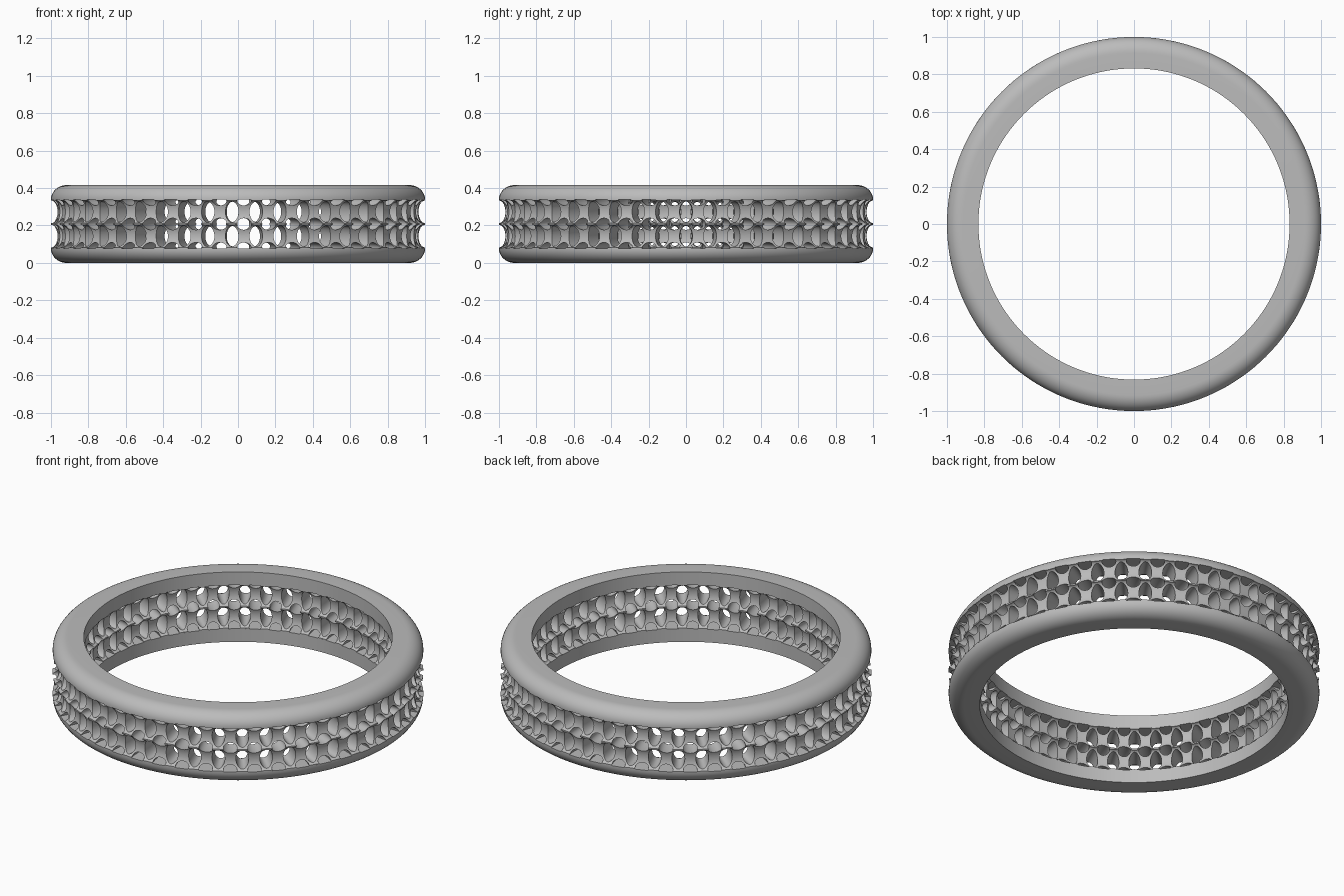
import bpy, bmesh, math
from mathutils import Matrix

cube = bpy.data.objects.get("Cube")
if cube:
    bpy.data.objects.remove(cube, do_unlink=True)

HEIGHT, INNER, OUTER = 0.416, 0.832, 1.0
CELLS, CELL_H = 47, 0.13
PITCH = 2 * math.pi / CELLS
DEPTH = OUTER - INNER
RIM = HEIGHT / 2 - CELL_H

grey = bpy.data.materials.new("satin_grey")
grey.use_nodes = True
colour = (0.5, 0.5, 0.5, 1)
grey.diffuse_color = colour
grey.node_tree.nodes["Principled BSDF"].inputs["Base Color"].default_value = colour


def make_object(name, bm):
    mesh = bpy.data.meshes.new(name)
    bm.to_mesh(mesh)
    bm.free()
    obj = bpy.data.objects.new(name, mesh)
    bpy.context.collection.objects.link(obj)
    return obj


def finish(obj, angle):
    obj.data.materials.clear()
    obj.data.materials.append(grey)
    bpy.ops.object.select_all(action='DESELECT')
    obj.select_set(True)
    bpy.context.view_layer.objects.active = obj
    bpy.ops.object.shade_smooth_by_angle(angle=math.radians(angle))


# Solid rims: lathed section with a rounded outer corner
def rim(name, flip):
    corner_r, corner_h, steps = 0.085, 0.076, 10
    section = [(INNER, RIM), (INNER, 0)]
    for i in range(steps + 1):
        a = math.pi / 2 * i / steps
        section.append((OUTER - corner_r + corner_r * math.sin(a),
                        corner_h - corner_h * math.cos(a)))
    section.append((OUTER, RIM))
    bm = bmesh.new()
    count = 144
    loops = []
    for i in range(count):
        a = 2 * math.pi * i / count
        loops.append([bm.verts.new((r * math.cos(a), r * math.sin(a),
                                    HEIGHT - z if flip else z)) for r, z in section])
    n = len(section)
    for i in range(count):
        p, q = loops[i], loops[(i + 1) % count]
        for j in range(n):
            k = (j + 1) % n
            bm.faces.new((p[j], q[j], q[k], p[k]))
    bmesh.ops.recalc_face_normals(bm, faces=bm.faces)
    finish(make_object(name, bm), 35)


rim("lower_rim", False)
rim("upper_rim", True)

# One lattice cell: block (radial, tangential, vertical) hollowed from every face
half = (DEPTH / 2, PITCH / 2, CELL_H / 2)
bm = bmesh.new()
bmesh.ops.create_cube(bm, size=1, matrix=Matrix.Diagonal((DEPTH, PITCH, CELL_H, 1)))
cell = make_object("lattice_cell", bm)
hollows = [(0.035, 0.3, 0.062), (0.25, 0.037, 0.057), (0.14, 0.046, 0.034)]
cutters = []
for axis, radii in enumerate(hollows):
    for side in (-1, 1):
        centre = [0, 0, 0]
        centre[axis] = side * half[axis]
        bm = bmesh.new()
        bmesh.ops.create_uvsphere(bm, u_segments=24, v_segments=16, radius=1,
                                  matrix=Matrix.Translation(centre) @ Matrix.Diagonal((*radii, 1)))
        cutter = make_object("cell_cutter", bm)
        cutter.hide_render = True
        cutters.append(cutter)
        mod = cell.modifiers.new("hollow", 'BOOLEAN')
        mod.operation = 'DIFFERENCE'
        mod.solver = 'EXACT'
        mod.object = cutter
bpy.context.view_layer.update()
carved = bpy.data.meshes.new_from_object(
    cell.evaluated_get(bpy.context.evaluated_depsgraph_get()))
for helper in cutters + [cell]:
    bpy.data.objects.remove(helper, do_unlink=True)

# Drop the hidden contact faces between neighbouring cells
bm = bmesh.new()
bm.from_mesh(carved)
hidden = [f for f in bm.faces if any(
    all(abs(abs(v.co[axis]) - half[axis]) < 1e-5 for v in f.verts) for axis in (1, 2))]
bmesh.ops.delete(bm, geom=hidden, context='FACES')
bm.verts.index_update()
points = [v.co.copy() for v in bm.verts]
polys = [[v.index for v in f.verts] for f in bm.faces]
bm.free()

# Wrap two rows of cells round the ring
bm = bmesh.new()
for row in range(2):
    mid_z = RIM + CELL_H * (row + 0.5)
    for i in range(CELLS):
        turn = PITCH * (i + 0.5)
        verts = []
        for p in points:
            r, a = INNER + DEPTH / 2 + p.x, turn + p.y
            verts.append(bm.verts.new((r * math.cos(a), r * math.sin(a), mid_z + p.z)))
        for poly in polys:
            bm.faces.new([verts[k] for k in poly])
bmesh.ops.remove_doubles(bm, verts=bm.verts, dist=0.00005)
finish(make_object("lattice_band", bm), 35)
